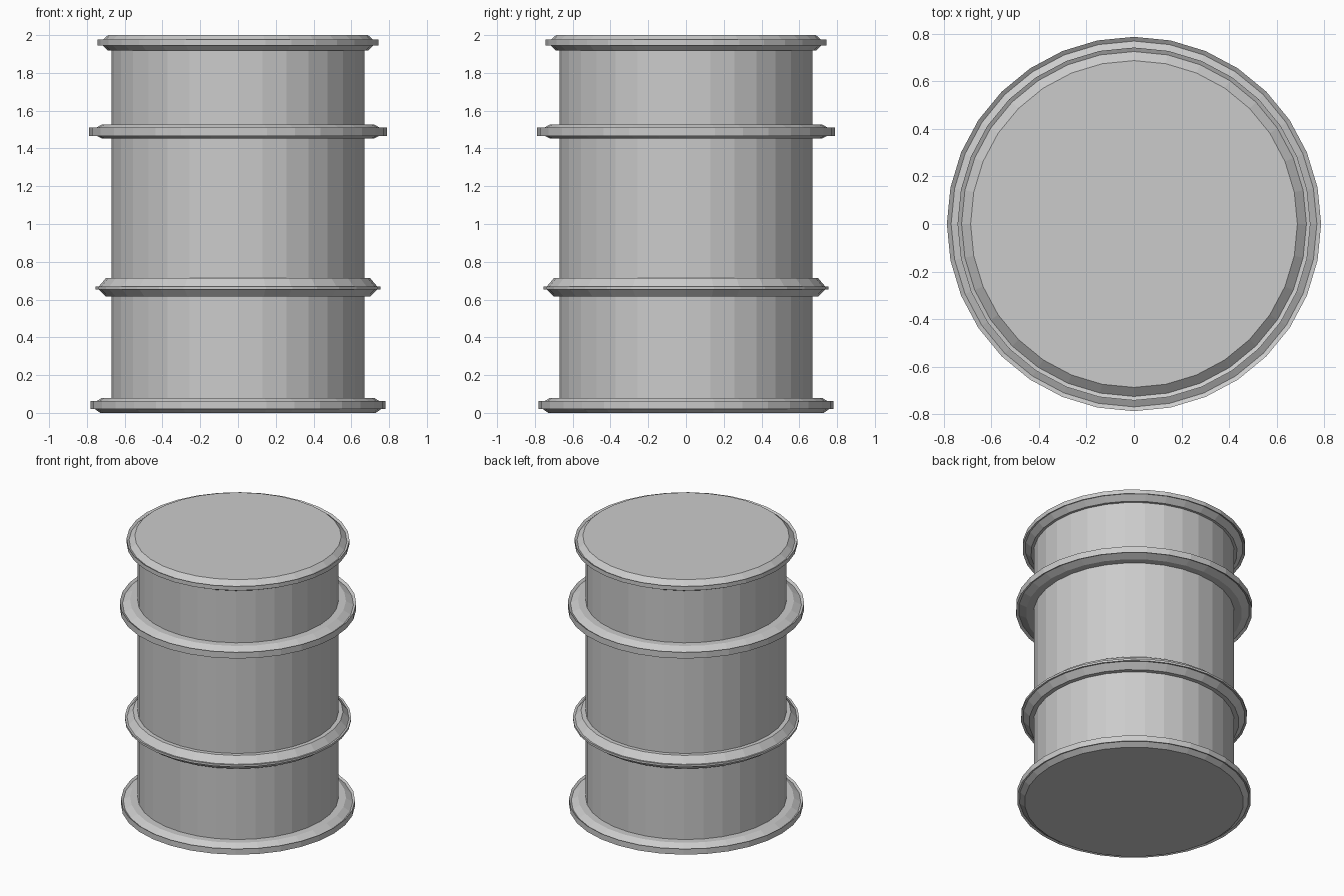
import bpy, bmesh, math

if "Cube" in bpy.data.objects:
    bpy.data.objects.remove(bpy.data.objects["Cube"])

SIDES = 32

grey = bpy.data.materials.new("drum grey")
grey.diffuse_color = (0.6, 0.6, 0.6, 1)
grey.use_nodes = True
grey.node_tree.nodes["Principled BSDF"].inputs["Base Color"].default_value = grey.diffuse_color


def lathe(name, profile, closed):
    """Revolve (radius, z) points, listed bottom to top on the outside, around z."""
    bm = bmesh.new()
    rings = []
    for r, z in profile:
        rings.append([bm.verts.new((r * math.cos(2 * math.pi * i / SIDES),
                                    r * math.sin(2 * math.pi * i / SIDES), z))
                      for i in range(SIDES)])
    pairs = list(zip(rings, rings[1:]))
    if closed:
        pairs.append((rings[-1], rings[0]))
    for a, b in pairs:
        for i in range(SIDES):
            j = (i + 1) % SIDES
            bm.faces.new((a[i], a[j], b[j], b[i]))
    if not closed:
        bm.faces.new(rings[0][::-1])
        bm.faces.new(rings[-1])
    bmesh.ops.recalc_face_normals(bm, faces=bm.faces)
    mesh = bpy.data.meshes.new(name)
    bm.to_mesh(mesh)
    bm.free()
    mesh.materials.append(grey)
    obj = bpy.data.objects.new(name, mesh)
    bpy.context.collection.objects.link(obj)
    return obj


# Whole shell: straight wall, ribs with a raised lip, rim and closed ends
R = 0.67
profile = [
    # bottom rim
    (0.73, 0.0), (0.765, 0.026), (0.78, 0.02), (0.78, 0.062), (0.765, 0.052), (0.72, 0.08), (R, 0.08),
    # lower rib
    (R, 0.615), (0.70, 0.615), (0.74, 0.656), (0.755, 0.653), (0.755, 0.668), (0.74, 0.666), (0.70, 0.713), (R, 0.713),
    # upper rib
    (R, 1.453), (0.72, 1.453), (0.77, 1.476), (0.788, 1.466), (0.788, 1.512), (0.77, 1.50), (0.72, 1.527), (R, 1.527),
    # top rim
    (R, 1.918), (0.688, 1.918), (0.726, 1.953), (0.743, 1.945), (0.743, 1.976), (0.726, 1.967), (0.688, 2.0),
]
lathe("drum_shell", profile, closed=False)
